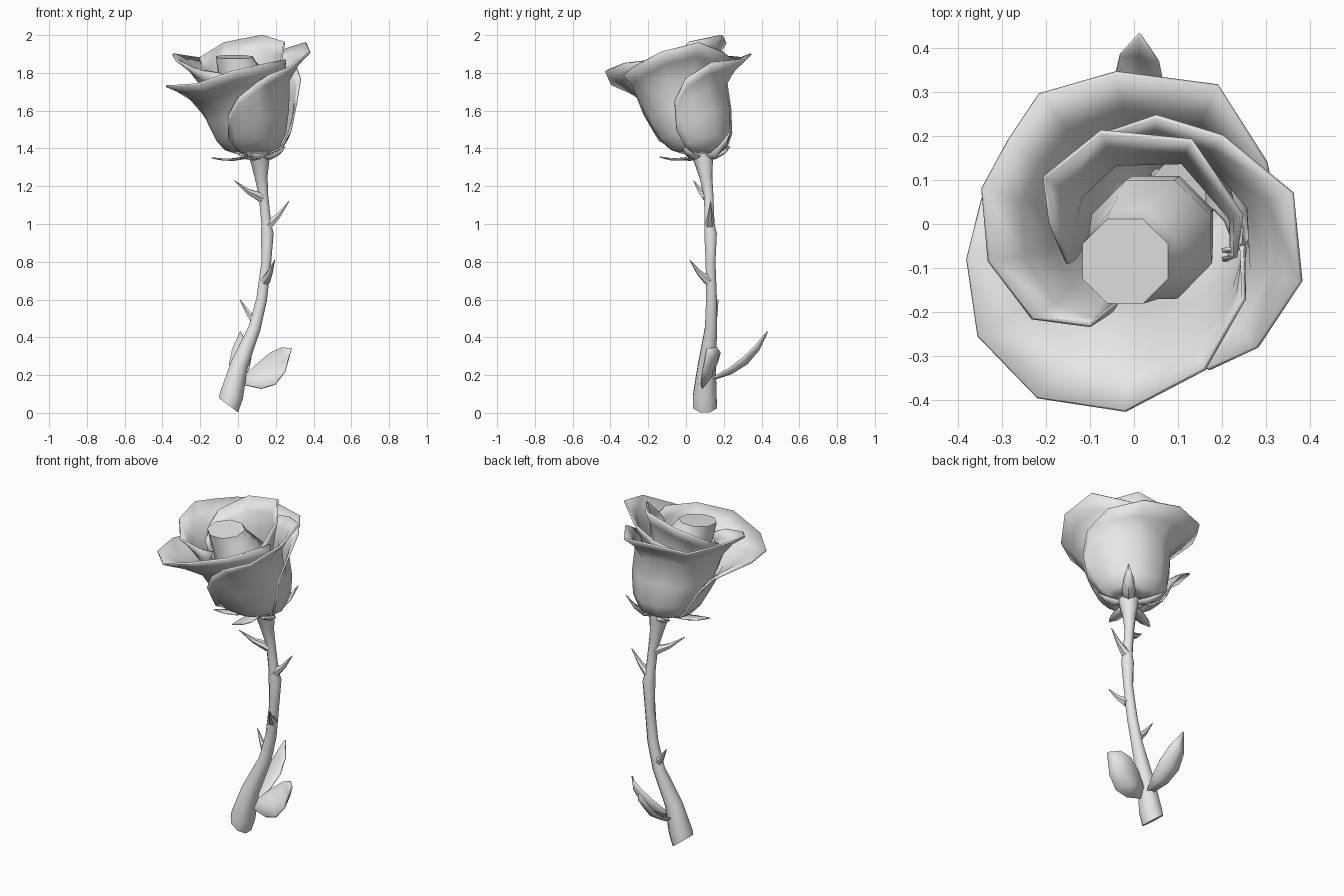
import bpy, bmesh, math
from mathutils import Vector

cube = bpy.data.objects.get("Cube")
if cube:
    bpy.data.objects.remove(cube, do_unlink=True)

# One plain clay colour for the whole flower
grey = bpy.data.materials.new("clay_grey")
grey.use_nodes = True
colour = (0.8, 0.8, 0.8, 1)
grey.diffuse_color = colour
grey.node_tree.nodes["Principled BSDF"].inputs["Base Color"].default_value = colour


def finish(name, bm, thickness=0, angle=50):
    """Turn a bmesh into a smooth-shaded object, optionally thickened."""
    bmesh.ops.recalc_face_normals(bm, faces=bm.faces)
    mesh = bpy.data.meshes.new(name)
    bm.to_mesh(mesh)
    bm.free()
    mesh.materials.append(grey)
    obj = bpy.data.objects.new(name, mesh)
    bpy.context.collection.objects.link(obj)
    if thickness:
        shell = obj.modifiers.new("thickness", 'SOLIDIFY')
        shell.thickness = thickness
        shell.offset = 0
    bpy.ops.object.select_all(action='DESELECT')
    obj.select_set(True)
    bpy.context.view_layer.objects.active = obj
    bpy.ops.object.shade_smooth_by_angle(angle=math.radians(angle))
    return obj


def skin(bm, rows, closed=False):
    """Join neighbouring rows of vertices with quads."""
    for low, high in zip(rows, rows[1:]):
        count = len(low)
        for i in range(count if closed else count - 1):
            j = (i + 1) % count
            bm.faces.new((low[i], low[j], high[j], high[i]))


def tube(name, path, radii, sides=8, start=None, end=None):
    """Loft rings of the given radii along a path and cap both ends."""
    bm = bmesh.new()
    path = [Vector(p) for p in path]
    rings = []
    for i, (p, r) in enumerate(zip(path, radii)):
        along = path[min(i + 1, len(path) - 1)] - path[max(i - 1, 0)]
        if i == 0 and start:
            along = Vector(start)
        if i == len(path) - 1 and end:
            along = Vector(end)
        along.normalize()
        side = Vector((0, 1, 0)).cross(along).normalized()
        other = along.cross(side)
        turns = [math.tau * (k + 0.5) / sides for k in range(sides)]
        rings.append([bm.verts.new(p + r * (math.cos(a) * side + math.sin(a) * other))
                      for a in turns])
    skin(bm, rings, closed=True)
    bm.faces.new(rings[0])
    bm.faces.new(rings[-1])
    return finish(name, bm)


BASE = 1.375
CUP = [(1.37, .07), (1.4, .155), (1.48, .205), (1.6, .235), (1.72, .242), (2.1, .25)]
# Each row of a petal: height fraction, and how far it has opened out to the rim
ROWS = [(0, 0), (.06, 0), (.2, 0), (.45, 0), (.72, .08), (.88, .48), (1, 1)]


def cup_centre(z):
    """The flower leans forward as it rises."""
    h = min(z, 1.76) - BASE
    return Vector((.075 - .09 * h, .07 - .27 * h, z))


def cup_radius(z):
    for (z0, r0), (z1, r1) in zip(CUP, CUP[1:]):
        if z <= z1:
            return r0 + (r1 - r0) * (z - z0) / (z1 - z0)
    return CUP[-1][1]


def petal(name, rim, inner, outer):
    """Loft the cup surface up to a rim; the size grows from inner to outer end."""
    bm = bmesh.new()
    rows = []
    rim = [Vector(p) for p in rim]
    for k, opened in ROWS:
        row = []
        for i, tip in enumerate(rim):
            size = inner + (outer - inner) * i / (len(rim) - 1)
            out = tip - cup_centre(tip.z)
            out.z = 0
            z = BASE + k * (tip.z - BASE)
            spot = cup_centre(z) + out.normalized() * cup_radius(z) * size
            goal = Vector((tip.x, tip.y, z))
            row.append(bm.verts.new(spot.lerp(goal, opened)))
        rows.append(row)
    skin(bm, rows)
    return finish(name, bm, thickness=.01)


def leaf(name, base, tip, half_width, bend, thickness=.008):
    """A pointed blade, creased on its midrib and bowed by the bend vector."""
    bm = bmesh.new()
    base, tip, half_width, bend = map(Vector, (base, tip, half_width, bend))
    rows = []
    for t, w in ((0, .25), (.25, .8), (.5, 1), (.75, .75), (1, .03)):
        bow = bend * 4 * t * (1 - t)
        mid = base.lerp(tip, t) + bow
        rows.append([bm.verts.new(mid - half_width * w),
                     bm.verts.new(mid + bow * .5),
                     bm.verts.new(mid + half_width * w)])
    skin(bm, rows)
    return finish(name, bm, thickness)


# Stem, swelling at the joint and under the flower
tube("stem",
     [(-.05, .1, .04), (-.035, .1, .09), (.005, .11, .25), (.088, .133, .45),
      (.125, .135, .6), (.15, .13, .8), (.155, .13, .95), (.15, .125, 1.0),
      (.135, .12, 1.15), (.122, .105, 1.25), (.116, .093, 1.34), (.1, .075, 1.41)],
     [.068, .068, .051, .035, .031, .028, .036, .028, .027, .037, .055, .07],
     start=(.6, 0, .8))

# Thorns: root, tip
thorns = [((.125, .115, 1.14), (-.02, .04, 1.23)),
          ((.155, .125, .99), (.27, .13, 1.12)),
          ((.145, .12, .7), (.195, .02, .81)),
          ((.1, .135, .48), (.01, .17, .6))]
for n, (root, tip) in enumerate(thorns):
    root, tip = Vector(root), Vector(tip)
    mid = root.lerp(tip, .5) - Vector((0, 0, .012))
    tube(f"thorn_{n + 1}", [root, mid, tip], [.028, .015, .002], sides=6)

# Two leaves near the foot of the stem
leaf("side_leaf", (.03, .11, .17), (.28, .11, .34), (.01, -.05, -.085), (.03, .02, -.02))
leaf("back_leaf", (.01, .14, .18), (.012, .43, .43), (-.058, .01, -.015), (0, .025, -.03))

# Sepals spreading under the flower, tips curling up
for n, tip in enumerate([(-.14, -.03, 1.35), (.06, -.14, 1.355), (.25, -.01, 1.41),
                         (.235, .235, 1.49), (-.02, .23, 1.41)]):
    root = Vector((.105, .08, 1.37))
    tip = Vector(tip)
    across = (tip - root).cross(Vector((0, 0, 1))).normalized() * .035
    sag = .015 + .25 * (tip.z - 1.35)
    leaf(f"sepal_{n + 1}", root, tip, across, (0, 0, -sag), .006)

# Outer petals, each tucked under the next at one end
petal("front_petal",
      [(.2, -.06, 1.8), (.245, -.05, 1.85), (.25, -.17, 1.87), (.16, -.33, 1.85),
       (-.02, -.425, 1.81), (-.22, -.395, 1.74), (-.355, -.255, 1.73),
       (-.38, -.08, 1.73), (-.345, .06, 1.72), (-.25, .1, 1.66),
       (-.18, .13, 1.58), (-.1, .15, 1.46)], .87, 1.06)
petal("left_petal",
      [(-.08, .2, 1.82), (.05, .245, 1.87), (.2, .2, 1.91), (.36, .07, 1.96),
       (.38, -.13, 1.91), (.28, -.28, 1.83), (.17, -.33, 1.79), (.1, -.29, 1.75),
       (0, -.25, 1.67), (-.05, -.22, 1.58), (-.05, -.14, 1.44)], .86, 1.05)
petal("back_petal",
      [(-.04, -.18, 1.78), (-.1, -.23, 1.8), (-.23, -.215, 1.82), (-.33, -.085, 1.87),
       (-.345, .08, 1.9), (-.285, .19, 1.89), (-.215, .295, 1.88), (-.04, .345, 1.9),
       (.19, .315, 1.87), (.3, .14, 1.855), (.33, 0, 1.77),
       (.31, -.06, 1.65), (.28, -.05, 1.5)], .88, 1.07)

# Inner petal, rising to the highest point of the flower, and the closed bud
petal("inner_petal",
      [(-.15, -.09, 1.78), (-.19, 0, 1.83), (-.205, .105, 1.88), (-.075, .21, 1.96),
       (.13, .19, 2.0), (.245, .02, 1.965), (.23, -.075, 1.87), (.2, -.08, 1.83)],
      .74, .76)
tube("bud", [(.05, -.02, 1.5), (.04, -.035, 1.74), (0, -.07, 1.81), (-.02, -.085, 1.885)],
     [.14, .148, .115, .105], start=(0, 0, 1), end=(0, -.1, 1))
